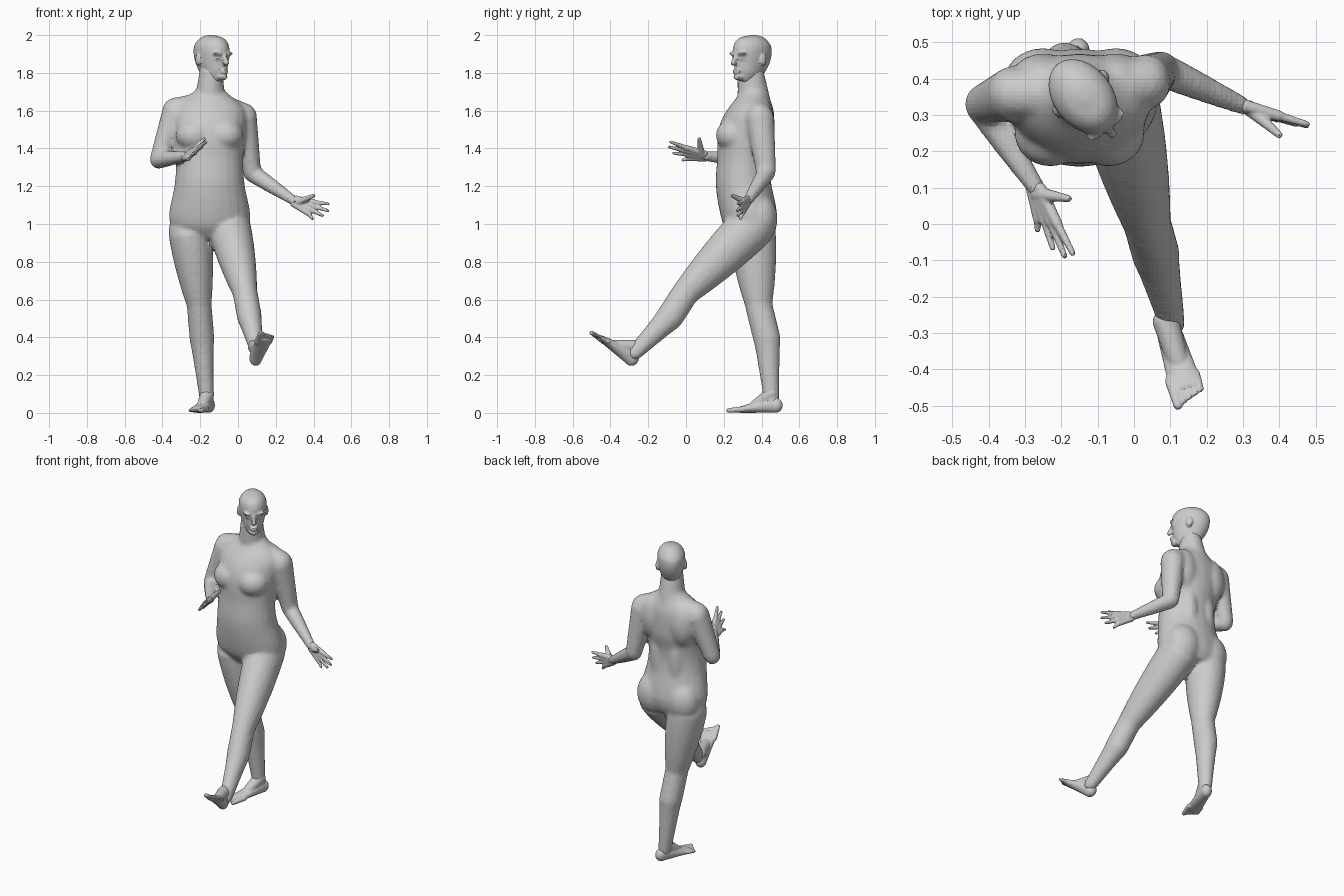
import bpy, bmesh, math
from mathutils import Vector, Matrix

default = bpy.data.objects.get("Cube")
if default:
    bpy.data.objects.remove(default, do_unlink=True)

grey = bpy.data.materials.new("plain_grey")
grey.use_nodes = True
shade = (.6, .6, .6, 1)
grey.diffuse_color = shade
grey.node_tree.nodes["Principled BSDF"].inputs["Base Color"].default_value = shade


def smooth_path(stations, steps=4):
    """Hermite curve through stations of centre x, y, z and two radii."""
    path = []
    last = len(stations) - 1
    for index in range(last):
        before, start, end, after = (
            stations[max(0, min(last, index + shift))] for shift in (-1, 0, 1, 2))
        for step in range(steps):
            t = step / steps
            ease = t * t * (3 - 2 * t)
            leave, arrive = t * (1 - t) ** 2, t * t * (t - 1)
            path.append([s + (e - s) * ease + leave * (e - b) / 2 + arrive * (a - s) / 2
                         for b, s, e, a in zip(before, start, end, after)])
    path.append(list(stations[-1]))
    return path


def loft(bm, stations, side=(1, 0, 0), matrix=Matrix(), sides=24):
    """Closed tube of elliptical rings, with the first radius along side."""
    path = smooth_path(stations)
    centres = [Vector(point[:3]) for point in path]
    rings = []
    for index, point in enumerate(path):
        ahead = centres[min(index + 1, len(path) - 1)]
        tangent = (ahead - centres[max(index - 1, 0)]).normalized()
        across = Vector(side)
        across = (across - across.dot(tangent) * tangent).normalized()
        depth = tangent.cross(across)
        ring = []
        for corner in range(sides):
            angle = math.tau * corner / sides
            offset = across * math.cos(angle) * point[3] + depth * math.sin(angle) * point[4]
            ring.append(bm.verts.new(matrix @ (centres[index] + offset)))
        rings.append(ring)
    for lower, upper in zip(rings, rings[1:]):
        for corner in range(sides):
            following = (corner + 1) % sides
            bm.faces.new((lower[corner], lower[following], upper[following], upper[corner]))
    bm.faces.new(reversed(rings[0]))
    bm.faces.new(rings[-1])


def blob(bm, centre, size, matrix=Matrix()):
    """Ellipsoid with the given half sizes."""
    place = matrix @ Matrix.Translation(centre) @ Matrix.Diagonal((*size, 1))
    bmesh.ops.create_uvsphere(bm, u_segments=24, v_segments=12, radius=1, matrix=place)


def limb(bm, start, end, thick, thin, taper=1, flat=1, side=(1, 0, 0), matrix=Matrix()):
    """Rounded tapering tube between two joints."""
    start, end = Vector(start), Vector(end)
    stations = []
    for step in range(7):
        t = step / 6
        radius = thick + (thin - thick) * t ** taper
        stations.append((*start.lerp(end, t), radius, radius * flat))
    loft(bm, stations, side, matrix)
    blob(bm, start, [thick] * 3, matrix)
    blob(bm, end, [thin] * 3, matrix)


def finish(bm, name, voxel, smoothing):
    """Fuse the overlapping volumes into one skin."""
    mesh = bpy.data.meshes.new(name)
    bm.to_mesh(mesh)
    bm.free()
    mesh.materials.append(grey)
    obj = bpy.data.objects.new(name, mesh)
    bpy.context.collection.objects.link(obj)
    fuse = obj.modifiers.new("fuse", "REMESH")
    fuse.mode = "VOXEL"
    fuse.voxel_size = voxel
    relax = obj.modifiers.new("relax", "SMOOTH")
    relax.iterations = smoothing


# Torso: height, depth position, half width and half depth
body = bmesh.new()
middle = -.15
torso = [(.93, .35, .13, .1), (1.02, .34, .215, .145), (1.2, .305, .187, .147),
         (1.34, .305, .178, .14), (1.48, .32, .19, .15), (1.6, .35, .19, .12),
         (1.68, .36, .11, .08), (1.72, .36, .06, .06)]
loft(body, [(middle, y, z, width, depth) for z, y, width, depth in torso])
limb(body, (middle, .36, 1.65), (-.14, .34, 1.82), .08, .062, flat=1.1)

# Chest, shoulder blades, seat and back muscles on both sides
for side in (-1, 1):
    blob(body, (middle + side * .08, .25, 1.47), (.1, .093, .085))
    blob(body, (middle + side * .1, .4, 1.53), (.09, .07, .14))
    blob(body, (middle + side * .1, .39, 1.03), (.11, .095, .13))
    blob(body, (middle + side * .06, .38, 1.27), (.06, .07, .25))

# Standing right leg and raised left leg
for hip, knee, ankle, bulge in (
        ((-.255, .35, .96), (-.205, .385, .57), (-.165, .453, .06), (0, .02, 0)),
        ((-.05, .36, 1), (.037, 0, .64), (.105, -.275, .315), (0, .01, -.02))):
    calf = Vector(knee).lerp(Vector(ankle), .35) + Vector(bulge)
    limb(body, hip, knee, .114, .066, taper=1.7, flat=1.1)
    limb(body, knee, calf, .066, .066, flat=1.1)
    limb(body, calf, ankle, .066, .037, taper=.8, flat=1.1)

# Arms
right_wrist, left_wrist = Vector((-.27, .1, 1.36)), Vector((.3, .325, 1.12))
for collar, shoulder, elbow, wrist, side in (
        ((-.22, .36, 1.62), (-.33, .36, 1.6), (-.42, .33, 1.34), right_wrist, (1, 1, 0)),
        ((-.07, .37, 1.61), (.03, .39, 1.57), (.075, .425, 1.27), left_wrist, (.3, 1, 0))):
    limb(body, collar, shoulder, .07, .07, side=(0, 1, 0))
    limb(body, shoulder, elbow, .07, .048, flat=1.1)
    limb(body, elbow, wrist, .048, .026, taper=1.2, side=side)
finish(body, "body", .012, 7)


# Hands: fingers fan out from the wrist along aim, the index finger toward fan
def hand(name, wrist, aim, fan, thumb):
    bm = bmesh.new()
    aim, fan = Vector(aim), Vector(fan)
    for finger, length in enumerate((1, 1.08, 1, .75)):
        spread = fan * (.5 - finger / 3)
        knuckle = wrist + aim * .55 + spread * .7
        limb(bm, wrist + spread * .3, knuckle, .018, .015, side=fan)
        limb(bm, knuckle, wrist + aim * length + spread * 1.1, .0125, .0085, side=fan)
    limb(bm, wrist + aim * .1, wrist + Vector(thumb), .021, .01, side=fan)
    finish(bm, name, .005, 3)


hand("right_hand", right_wrist, (.06, -.17, .03), (.075, -.02, .08), (.09, -.03, .09))
hand("left_hand", left_wrist, (.155, -.05, -.06), (.04, 0, .085), (.1, -.08, .03))


# Feet: built along -y from the heel, then posed
def foot(name, heel, yaw, pitch, inner):
    pose = (Matrix.Translation(heel) @ Matrix.Rotation(math.radians(yaw), 4, "Z")
            @ Matrix.Rotation(math.radians(-pitch), 4, "X"))
    bm = bmesh.new()
    stations = []
    for step in range(6):
        t = step / 5
        height = .045 - .03 * t
        stations.append((0, -.04 - .2 * t, height, .034 + .013 * t, height))
    loft(bm, stations, matrix=pose)
    blob(bm, (0, -.035, .04), (.033, .038, .04), pose)
    limb(bm, (0, -.06, .1), (0, -.15, .036), .037, .03, matrix=pose)
    for toe in range(5):
        x = inner * (.036 - .0185 * toe)
        thick = .011 if toe else .016
        limb(bm, (x, -.2, .02), (x, .008 * toe - .285, .013), thick, thick * .8, matrix=pose)
    finish(bm, name, .006, 3)


foot("right_foot", (-.145, .508, 0), -17, 0, 1)
foot("left_foot", (.093, -.285, .235), 17, 39, -1)

# Head turned toward the left shoulder: height, depth position, half width, half depth
turn = Matrix.Translation((-.137, .347, 1.76)) @ Matrix.Rotation(math.radians(38), 4, "Z")
head = bmesh.new()
skull = [(0, -.07, .025, .03), (.03, -.045, .052, .068), (.08, -.015, .07, .1),
         (.14, .003, .081, .115), (.19, .006, .078, .107), (.225, .008, .052, .072),
         (.24, .008, .015, .02)]
loft(head, [(0, y, z, width, depth) for z, y, width, depth in skull], matrix=turn)

# Nose, chin, lips, brows, eyes and ears
limb(head, (0, -.106, .135), (0, -.124, .09), .01, .014, matrix=turn)
blob(head, (0, -.09, .018), (.028, .024, .018), turn)
for height in (.042, .053):
    blob(head, (0, -.106, height), (.026, .014, .007), turn)
for side in (-1, 1):
    blob(head, (side * .032, -.093, .142), (.032, .02, .011), turn)
    blob(head, (side * .032, -.088, .117), (.016, .014, .009), turn)
    blob(head, (side * .083, .015, .11), (.01, .02, .032), turn)
finish(head, "head", .007, 4)
